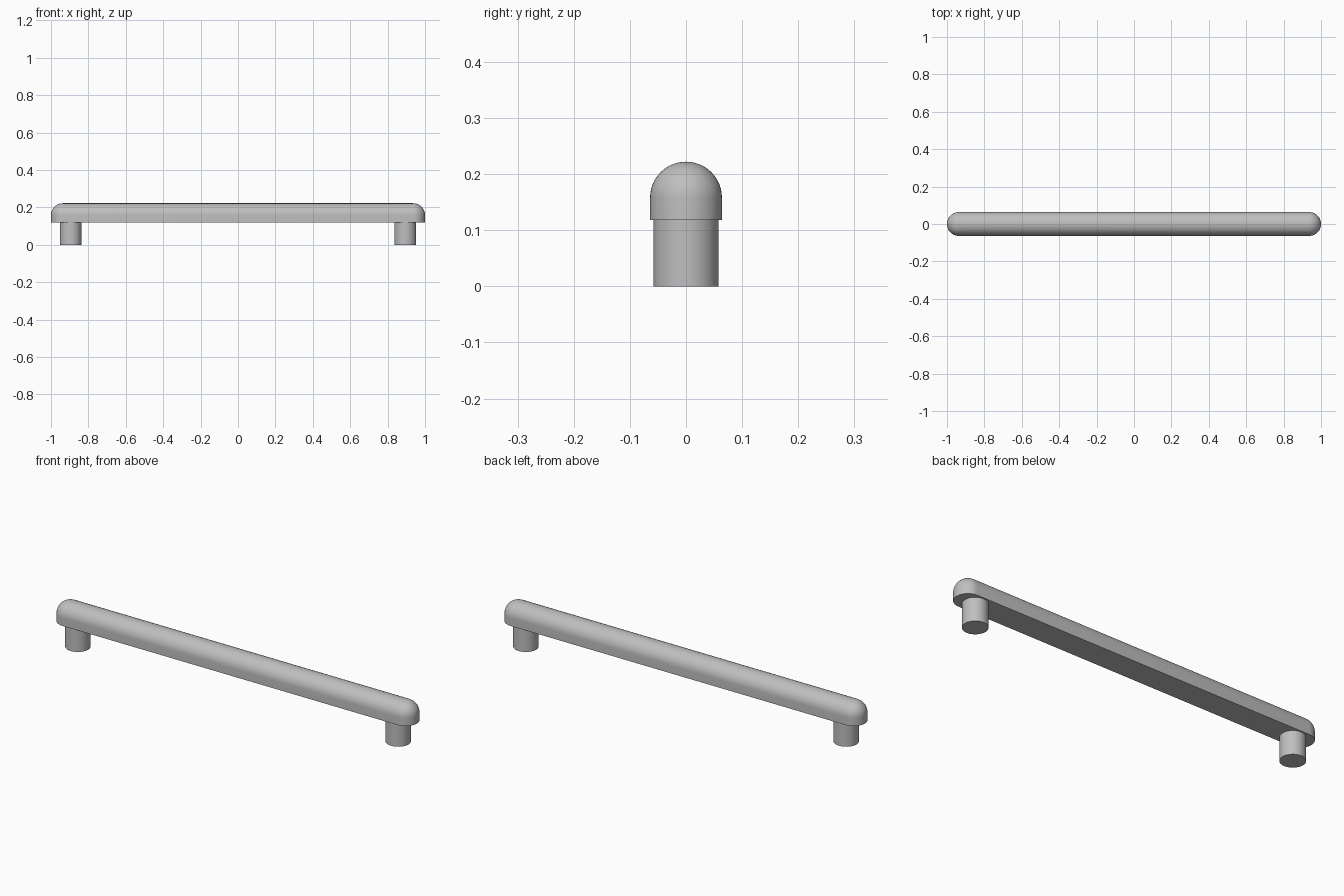
import bpy
import bmesh
from math import sin, cos, pi, radians

cube = bpy.data.objects.get("Cube")
if cube:
    bpy.data.objects.remove(cube, do_unlink=True)

RADIUS = 0.064       # half width of the bar
BASE_Z = 0.118       # flat underside of the bar
DOME_Z = 0.158       # where the rounded top begins
REACH = 1 - RADIUS   # centre of each rounded end
ARC = 24             # segments in each half circle

grey = bpy.data.materials.new("satin_grey")
grey.use_nodes = True
colour = (0.52, 0.52, 0.52, 1)
grey.diffuse_color = colour
grey.node_tree.nodes["Principled BSDF"].inputs["Base Color"].default_value = colour


def finish(obj):
    obj.data.materials.append(grey)
    bpy.ops.object.select_all(action="DESELECT")
    obj.select_set(True)
    bpy.context.view_layer.objects.active = obj
    bpy.ops.object.shade_smooth_by_angle(angle=radians(35))


def stadium(bm, r, z):
    """One ring of the bar: two half circles joined by straight sides."""
    ring = []
    for side in (1, -1):
        for i in range(ARC + 1):
            a = -pi / 2 + pi * i / ARC
            ring.append(bm.verts.new((side * (REACH + r * cos(a)), side * r * sin(a), z)))
    return ring


# Grip bar: straight skirt below, domed top with rounded ends
bm = bmesh.new()
rings = [stadium(bm, RADIUS, BASE_Z)]
steps = ARC // 2
for i in range(steps + 1):
    t = pi / 2 * i / steps
    rings.append(stadium(bm, RADIUS * cos(t), DOME_Z + RADIUS * sin(t)))
for low, high in zip(rings, rings[1:]):
    for i in range(len(low)):
        j = (i + 1) % len(low)
        bm.faces.new((low[i], low[j], high[j], high[i]))
bm.faces.new(list(reversed(rings[0])))
bmesh.ops.remove_doubles(bm, verts=bm.verts, dist=1e-5)
bmesh.ops.recalc_face_normals(bm, faces=bm.faces)
mesh = bpy.data.meshes.new("grip_bar")
bm.to_mesh(mesh)
bm.free()
bar = bpy.data.objects.new("grip_bar", mesh)
bpy.context.collection.objects.link(bar)
finish(bar)

# Round mounting posts under both ends
for name, x in (("left_post", 0.895), ("right_post", -0.895)):
    bpy.ops.mesh.primitive_cylinder_add(vertices=48, radius=0.058, depth=BASE_Z,
                                        location=(x, 0, BASE_Z / 2))
    post = bpy.context.object
    post.name = name
    finish(post)
